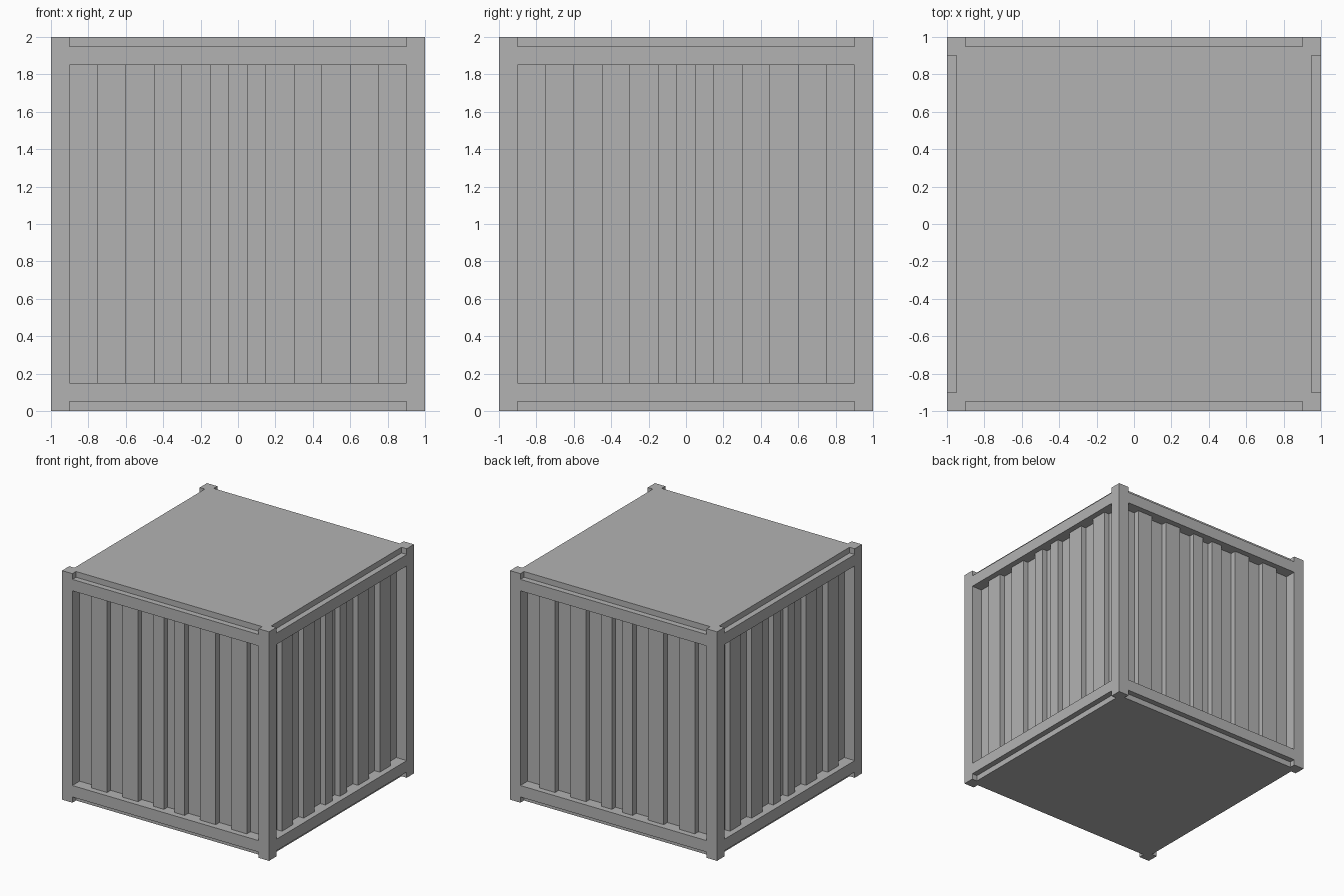
import bpy, bmesh
from math import radians
from mathutils import Matrix, Vector

cube = bpy.data.objects.get("Cube")
if cube:
    bpy.data.objects.remove(cube, do_unlink=True)

grey = bpy.data.materials.new("plain grey")
grey.use_nodes = True
colour = (0.45, 0.45, 0.45, 1)
grey.diffuse_color = colour
grey.node_tree.nodes["Principled BSDF"].inputs["Base Color"].default_value = colour

OUT = 1.0      # outer face
IN = 0.9       # inner edge of posts and depth of wall
MID = 0.95     # rib face and slab edge
BOT, TOP = 0.15, 1.85


def finish(name, bm, turn=0):
    """Turn a mesh about the vertical axis and make it an object."""
    bmesh.ops.recalc_face_normals(bm, faces=bm.faces)
    bm.transform(Matrix.Rotation(radians(90 * turn), 4, 'Z'))
    mesh = bpy.data.meshes.new(name)
    bm.to_mesh(mesh)
    bm.free()
    mesh.materials.append(grey)
    obj = bpy.data.objects.new(name, mesh)
    bpy.context.collection.objects.link(obj)
    return obj


def box_mesh(x, y, z):
    """Box from three (low, high) ranges."""
    bm = bmesh.new()
    bmesh.ops.create_cube(bm, size=1)
    for v in bm.verts:
        v.co = Vector([r[0] if c < 0 else r[1] for c, r in zip(v.co, (x, y, z))])
    return bm


def slab(name, low, high):
    """Cross-shaped plate that fits between the four posts."""
    bm = bmesh.new()
    quarter = [Vector((IN, -MID, low)), Vector((IN, -IN, low)), Vector((MID, -IN, low))]
    points = [Matrix.Rotation(radians(90 * k), 3, 'Z') @ p for k in range(4) for p in quarter]
    face = bm.faces.new([bm.verts.new(p) for p in points])
    new = bmesh.ops.extrude_face_region(bm, geom=[face], use_keep_orig=True)["geom"]
    bmesh.ops.translate(bm, vec=(0, 0, high - low),
                        verts=[g for g in new if isinstance(g, bmesh.types.BMVert)])
    finish(name, bm)


def rib(name, x, turn, slotted):
    """Raised wall strip, with a long slot through it if wanted."""
    bm = box_mesh(x, (-MID, -IN), (BOT, TOP))
    bm.faces.ensure_lookup_table()
    bm.normal_update()
    front = min(bm.faces, key=lambda f: f.normal.y)
    back = max(bm.faces, key=lambda f: f.normal.y)
    bmesh.ops.delete(bm, geom=[back], context='FACES_ONLY')
    if slotted:
        bmesh.ops.inset_region(bm, faces=[front], thickness=0.05, use_even_offset=True)
        for v in front.verts:
            v.co.z += 0.05 if v.co.z < 1 else -0.05
        new = bmesh.ops.extrude_face_region(bm, geom=[front])["geom"]
        bmesh.ops.translate(bm, vec=(0, MID - IN, 0),
                            verts=[g for g in new if isinstance(g, bmesh.types.BMVert)])
    finish(name, bm, turn)


# Wall core, roof and floor
finish("wall_core", box_mesh((-IN, IN), (-IN, IN), (0.05, 1.95)))
slab("roof", 1.95, 2.0)
slab("floor", 0.0, 0.05)

# Rib ranges on one half of a wall; the other half is mirrored
half_ribs = [(0.05, 0.15, False), (0.30, 0.45, True), (0.60, 0.75, True)]

for turn, side in enumerate(("front", "left", "back", "right")):
    # Corner post and the rails between posts
    finish(side + "_corner_post", box_mesh((IN, OUT), (-OUT, -IN), (0, 2)), turn)
    finish(side + "_bottom_rail", box_mesh((-IN, IN), (-OUT, -IN), (0.05, BOT)), turn)
    finish(side + "_top_rail", box_mesh((-IN, IN), (-OUT, -IN), (TOP, 1.95)), turn)
    # Wall ribs
    for i, (a, b, slotted) in enumerate(half_ribs, 1):
        rib(f"{side}_rib_{i}_a", (a, b), turn, slotted)
        rib(f"{side}_rib_{i}_b", (-b, -a), turn, slotted)
